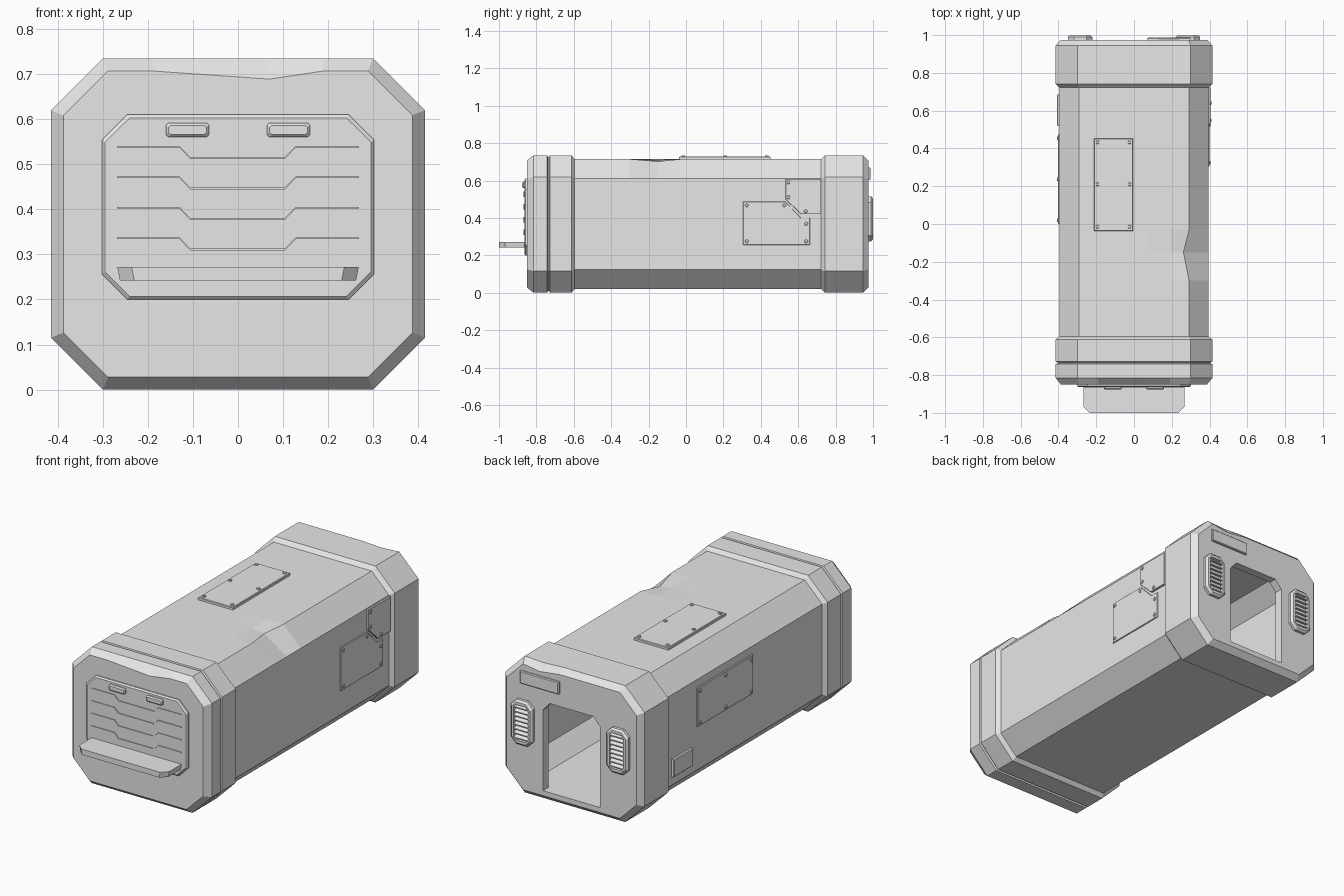
import bpy, bmesh
from mathutils import Vector

cube = bpy.data.objects.get("Cube")
if cube:
    bpy.data.objects.remove(cube, do_unlink=True)

grey = bpy.data.materials.new("light_grey")
grey.use_nodes = True
COLOUR = (0.8, 0.8, 0.8, 1)
grey.diffuse_color = COLOUR
grey.node_tree.nodes["Principled BSDF"].inputs["Base Color"].default_value = COLOUR


def loft(name, rings):
    """Skin a list of equal-length closed rings and cap both ends."""
    bm = bmesh.new()
    loops = [[bm.verts.new(p) for p in ring] for ring in rings]
    for a, b in zip(loops, loops[1:]):
        for i in range(len(a)):
            j = (i + 1) % len(a)
            bm.faces.new((a[i], a[j], b[j], b[i]))
    bm.faces.new(loops[0])
    bm.faces.new(loops[-1])
    bmesh.ops.recalc_face_normals(bm, faces=bm.faces)
    mesh = bpy.data.meshes.new(name)
    bm.to_mesh(mesh)
    bm.free()
    mesh.materials.append(grey)
    ob = bpy.data.objects.new(name, mesh)
    bpy.context.collection.objects.link(ob)
    return ob


# Each side maps flat coordinates (u, v) and a depth d to space
SIDES = {
    "end": lambda u, v, d: Vector((u, d, v)),
    "side": lambda u, v, d: Vector((d, u, v)),
    "top": lambda u, v, d: Vector((u, v, d)),
}


def slab(name, side, pts, d0, d1, bevel=0.0):
    """Extrude an outline from d0 to d1, with the outer rim pulled in."""
    place = SIDES[side]
    us, vs = [p[0] for p in pts], [p[1] for p in pts]
    cu, cv = (min(us) + max(us)) / 2, (min(vs) + max(vs)) / 2
    ku = 1 - 2 * bevel / (max(us) - min(us))
    kv = 1 - 2 * bevel / (max(vs) - min(vs))
    rings = [[place(u, v, d0) for u, v in pts]]
    if bevel:
        step = min(bevel, abs(d1 - d0) * 0.8) * (1 if d1 > d0 else -1)
        rings.append([place(u, v, d1 - step) for u, v in pts])
    rings.append([place(cu + (u - cu) * ku, cv + (v - cv) * kv, d1) for u, v in pts])
    return loft(name, rings)


def rect(u0, u1, v0, v1, c=0.0):
    """Rectangle outline, with chamfered corners when c is given."""
    if not c:
        return [(u0, v0), (u1, v0), (u1, v1), (u0, v1)]
    return [(u0 + c, v0), (u1 - c, v0), (u1, v0 + c), (u1, v1 - c),
            (u1 - c, v1), (u0 + c, v1), (u0, v1 - c), (u0, v0 + c)]


def bolts(name, side, spots, d0, d1):
    r = 0.009
    for i, (u, v) in enumerate(spots):
        slab(f"{name}_bolt_{i + 1}", side,
             rect(u - r, u + r, v - r, v + r, r * 0.6), d0, d1, 0.002)


def cut(target, cutters):
    """Subtract the cutters, keep the result and drop the cutters."""
    for c in cutters:
        c.hide_render = True
        mod = target.modifiers.new("cut", "BOOLEAN")
        mod.operation, mod.solver, mod.object = "DIFFERENCE", "EXACT", c
    deps = bpy.context.evaluated_depsgraph_get()
    mesh = bpy.data.meshes.new_from_object(target.evaluated_get(deps))
    target.modifiers.clear()
    target.data = mesh
    for c in cutters:
        bpy.data.objects.remove(c, do_unlink=True)


def section(y, d, top_dips=(0, 0, 0), corner=(0, 0)):
    """Octagonal hull section inset by d, with battered top edge points."""
    w, x, k = 0.415 - d, 0.30 - 0.41 * d, 0.41 * d
    top = 0.735 - d
    pts = [(-x, d), (x, d), (w, 0.115 + k), (w, 0.62 - k),
           (x - corner[0], top - corner[1])]
    pts += [(px, top - dip) for px, dip in zip((0.19, 0.07, -0.19), top_dips)]
    pts += [(-x, top), (-w, 0.62 - k), (-w, 0.115 + k)]
    return [Vector((px, y, pz)) for px, pz in pts]


# Hull: front collar with groove, dented body, rear collar
B = 0.021
hull = loft("hull", [
    section(-0.85, 0.028, (0, 0.018, 0)),
    section(-0.815, 0), section(-0.742, 0), section(-0.738, 0.01),
    section(-0.732, 0.01), section(-0.728, 0), section(-0.612, 0),
    section(-0.595, B), section(-0.30, B),
    section(-0.15, B, (0.004, 0, 0), (0.03, 0.012)),
    section(-0.03, B), section(0.722, B),
    section(0.742, 0), section(0.945, 0, (0.006, 0, 0)),
    section(0.975, 0.028, (0.015, 0, 0))])
cavity = loft("cavity_cutter", [section(-0.80, 0.055), section(0.93, 0.055)])
door = slab("door_cutter", "end", [
    (-0.17, 0.055), (0.17, 0.055), (0.17, 0.49), (0.13, 0.535),
    (-0.13, 0.535), (-0.17, 0.49)], 0.9, 1.1)
cut(hull, [cavity, door])

# Front hatch with stepped ridges, handles and shelf
slab("front_hatch", "end", rect(-0.302, 0.302, 0.20, 0.61, 0.056), -0.84, -0.864, 0.007)
for i in range(4):
    z = 0.541 - 0.0677 * i
    path = [(-0.268, z), (-0.13, z), (-0.106, z - 0.025),
            (0.104, z - 0.025), (0.128, z), (0.268, z)]
    outline = path + [(u, v - 0.004) for u, v in reversed(path)]
    slab(f"hatch_ridge_{i + 1}", "end", outline, -0.86, -0.868)
for name, s in (("right", -1), ("left", 1)):
    slab(f"{name}_hatch_handle", "end",
         rect(s * 0.112 - 0.048, s * 0.112 + 0.048, 0.56, 0.592, 0.006),
         -0.86, -0.876, 0.006)


def shelf_ring(z, w):
    return [Vector(p) for p in ((-w, -0.86, z), (-w, -0.968, z), (0.032 - w, -1, z),
                                (w - 0.032, -1, z), (w, -0.968, z), (w, -0.86, z))]


loft("front_shelf", [shelf_ring(0.242, 0.262), shelf_ring(0.272, 0.268)])

# Rear vents: hollow frame with tilted louvres
for name, s in (("right", -1), ("left", 1)):
    x = s * 0.285
    frame = slab(f"{name}_vent_frame", "end",
                 rect(x - 0.065, x + 0.065, 0.275, 0.515, 0.032), 0.97, 1.0, 0.01)
    hole = slab("vent_cutter", "end",
                rect(x - 0.042, x + 0.042, 0.30, 0.49, 0.012), 0.982, 1.1)
    cut(frame, [hole])
    for i in range(8):
        z = 0.306 + i * 0.0235
        loft(f"{name}_vent_louvre_{i + 1}", [
            [Vector((x + e, 0.978, z + 0.004)), Vector((x + e, 0.996, z)),
             Vector((x + e, 0.996, z + 0.005)), Vector((x + e, 0.978, z + 0.018))]
            for e in (-0.043, 0.043)])

# Rear plate above the doorway
slab("rear_plate", "end", rect(0.07, 0.30, 0.603, 0.67), 0.97, 0.987, 0.004)

# Roof access plate
slab("roof_plate", "top", rect(-0.212, -0.005, -0.037, 0.452), 0.70, 0.728, 0.003)
bolts("roof_plate", "top",
      [(u, v) for u in (-0.193, -0.024) for v in (-0.015, 0.21, 0.432)], 0.72, 0.734)

# Left wall plates
slab("left_large_plate", "side", [
    (0.305, 0.255), (0.662, 0.255), (0.662, 0.40), (0.615, 0.40),
    (0.53, 0.488), (0.305, 0.488)], 0.38, 0.40, 0.002)
bolts("left_large_plate", "side",
      [(0.325, 0.468), (0.525, 0.468), (0.325, 0.275), (0.642, 0.275), (0.642, 0.368)],
      0.395, 0.405)
slab("left_corner_plate", "side", [
    (0.615, 0.42), (0.723, 0.42), (0.723, 0.607), (0.532, 0.607), (0.532, 0.50)],
    0.38, 0.405, 0.002)
bolts("left_corner_plate", "side", [(0.548, 0.59), (0.548, 0.51), (0.64, 0.435)],
      0.40, 0.41)

# Right wall plates
slab("right_large_plate", "side", rect(0.0, 0.475, 0.36, 0.57), -0.38, -0.403, 0.003)
bolts("right_large_plate", "side",
      [(u, v) for u in (0.02, 0.237, 0.455) for v in (0.38, 0.55)], -0.40, -0.408)
slab("right_small_plate", "side", rect(0.52, 0.685, 0.17, 0.265), -0.38, -0.408, 0.004)
